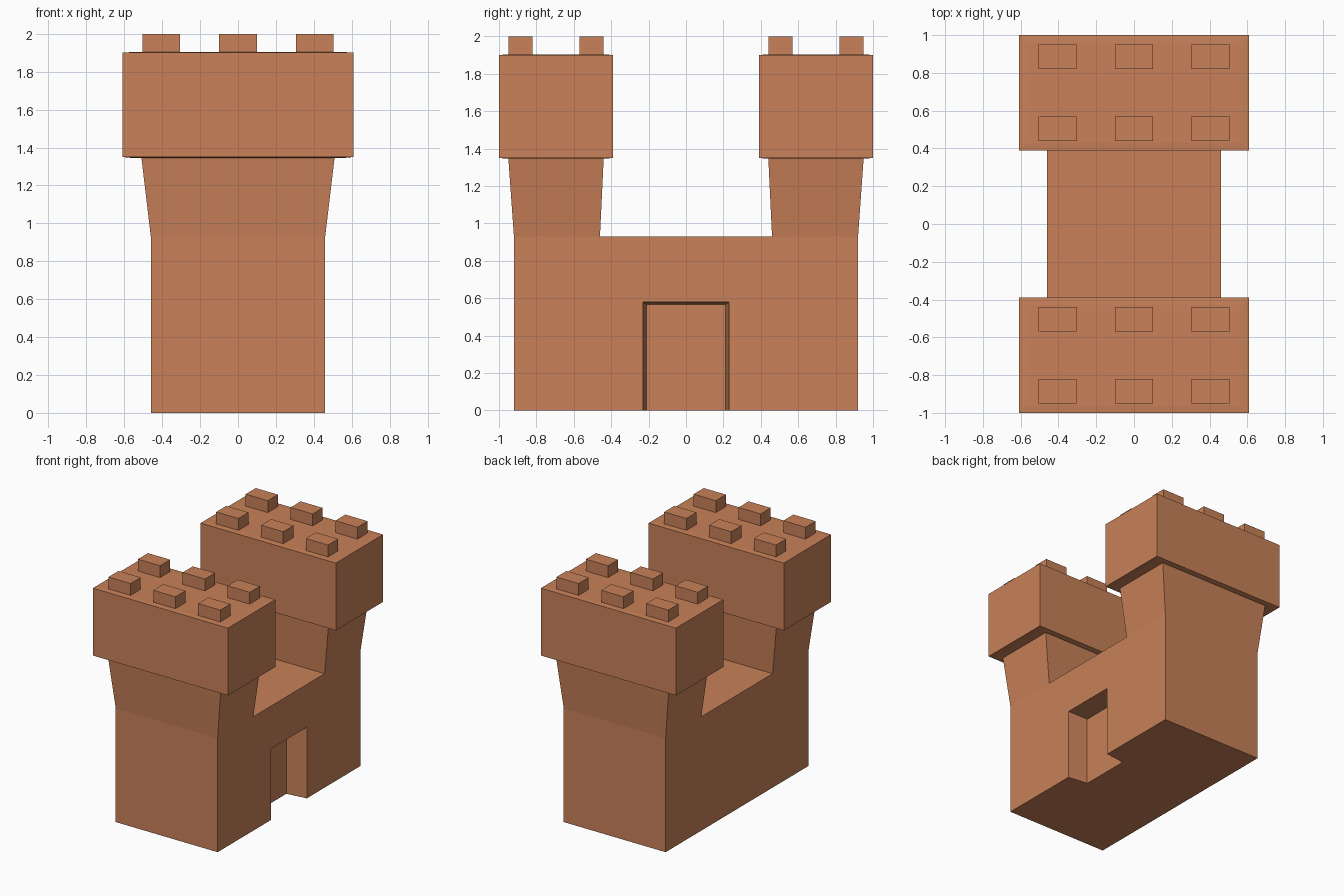
import bpy, bmesh

if "Cube" in bpy.data.objects:
    bpy.data.objects.remove(bpy.data.objects["Cube"])

clay = bpy.data.materials.new("clay")
clay.diffuse_color = (0.58, 0.22, 0.10, 1)
clay.use_nodes = True
clay.node_tree.nodes["Principled BSDF"].inputs["Base Color"].default_value = clay.diffuse_color


def make_object(name, bm, mat=clay):
    bmesh.ops.recalc_face_normals(bm, faces=bm.faces)
    mesh = bpy.data.meshes.new(name)
    bm.to_mesh(mesh)
    bm.free()
    mesh.materials.append(mat)
    ob = bpy.data.objects.new(name, mesh)
    bpy.context.collection.objects.link(ob)
    return ob


def extrude_ring(bm, face, hx, y0, y1, z):
    """Extrude a top face and reshape it to the rectangle +-hx, y0..y1 at height z."""
    face = bmesh.ops.extrude_discrete_faces(bm, faces=[face])["faces"][0]
    mid = face.calc_center_median().y
    for v in face.verts:
        v.co = (hx if v.co.x > 0 else -hx, y1 if v.co.y > mid else y0, z)
    return face


# Gatehouse block: extruded in three sections along y
bm = bmesh.new()
W, H = 0.46, 0.93
rows = [[bm.verts.new((x, y, z)) for x, z in ((-W, 0), (W, 0), (W, H), (-W, H))]
        for y in (-0.92, -0.46, 0.46, 0.92)]
bm.faces.new(rows[0])
bm.faces.new(rows[-1])
tops = []
for a, b in zip(rows, rows[1:]):
    for i in range(4):
        j = (i + 1) % 4
        f = bm.faces.new((a[i], a[j], b[j], b[i]))
        if i == 2:
            tops.append(f)

# Towers: flared neck, overhanging cap, shallow raised panels above and below
rings = [(0.51, 0.44, 0.95, 1.35), (0.57, 0.43, 0.96, 1.346),
         (0.61, 0.39, 1.0, 1.35), (0.61, 0.39, 1.0, 1.90),
         (0.57, 0.43, 0.96, 1.903)]
for face, s in ((tops[0], -1), (tops[2], 1)):
    for hx, near, far, z in rings:
        y0, y1 = sorted((s * near, s * far))
        face = extrude_ring(bm, face, hx, y0, y1, z)
body = make_object("castle_body", bm)

# Tapered doorway recess on the right side only
bm = bmesh.new()
inner, outer = [[bm.verts.new((x, y, z)) for y, z in ((-hy, -0.1), (hy, -0.1), (hy, top), (-hy, top))]
                for x, hy, top in ((0.29, 0.21, 0.565), (0.63, 0.25, 0.595))]
bm.faces.new(inner)
bm.faces.new(outer)
for i in range(4):
    j = (i + 1) % 4
    bm.faces.new((inner[i], inner[j], outer[j], outer[i]))
cutter = make_object("door_cutter", bm)
cutter.hide_render = True
cutter.hide_set(True)
cut = body.modifiers.new("doorway", "BOOLEAN")
cut.operation = "DIFFERENCE"
cut.solver = "EXACT"
cut.object = cutter

# Battlement blocks: two rows of three on each tower
for y in (-0.885, -0.505, 0.505, 0.885):
    for x in (-0.405, 0, 0.405):
        bm = bmesh.new()
        bmesh.ops.create_cube(bm, size=1)
        for v in bm.verts:
            v.co = (x + v.co.x * 0.2, y + v.co.y * 0.13, 1.95 + v.co.z * 0.1)
        bottom = min(bm.faces, key=lambda f: f.calc_center_median().z)
        bm.faces.remove(bottom)
        make_object("battlement", bm)
